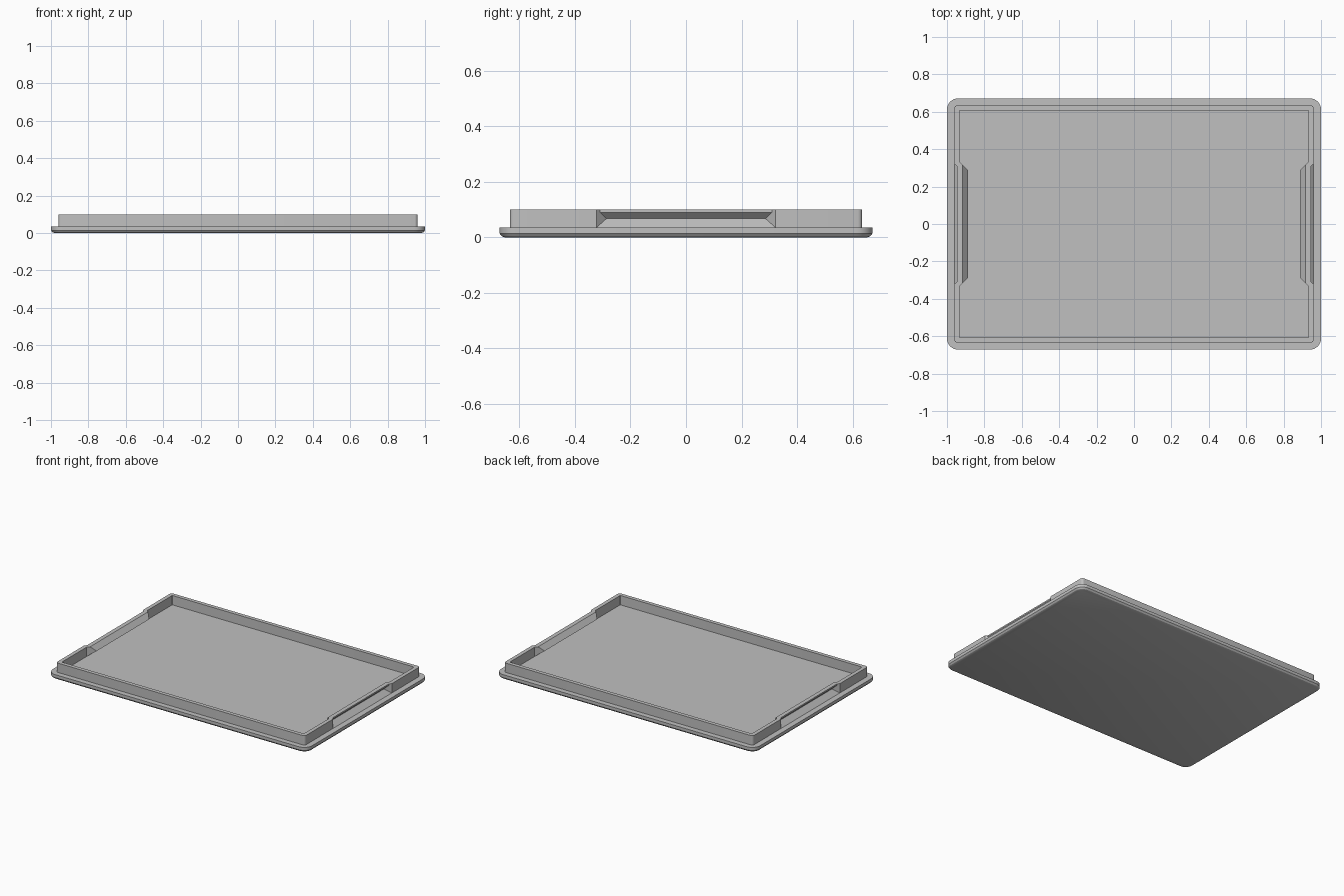
import bpy, bmesh, math

cube = bpy.data.objects.get("Cube")
if cube:
    bpy.data.objects.remove(cube)

grey = bpy.data.materials.new("plain grey")
grey.use_nodes = True
colour = (0.527, 0.527, 0.527, 1)
grey.diffuse_color = colour
grey.node_tree.nodes["Principled BSDF"].inputs["Base Color"].default_value = colour


def corner(sx, sy, hx, hy, r, steps):
    """Points of one rounded corner, counterclockwise."""
    start = math.atan2(sy, sx) - math.pi / 4
    pts = []
    for i in range(steps + 1):
        a = start + i / steps * math.pi / 2
        pts.append((sx * (hx - r) + r * math.cos(a), sy * (hy - r) + r * math.sin(a)))
    return pts


def loft(name, rings, closed):
    """Skin a list of equal rings; join the last to the first or cap both ends."""
    bm = bmesh.new()
    loops = [[bm.verts.new(p) for p in ring] for ring in rings]
    n = len(loops[0])
    pairs = list(zip(loops, loops[1:]))
    if closed:
        pairs.append((loops[-1], loops[0]))
    for a, b in pairs:
        for k in range(n):
            j = (k + 1) % n
            bm.faces.new((a[k], a[j], b[j], b[k]))
    if not closed:
        bm.faces.new(loops[0][::-1])
        bm.faces.new(loops[-1])
    bmesh.ops.remove_doubles(bm, verts=bm.verts, dist=0.0001)
    bmesh.ops.recalc_face_normals(bm, faces=bm.faces)
    mesh = bpy.data.meshes.new(name)
    bm.to_mesh(mesh)
    bm.free()
    mesh.materials.append(grey)
    ob = bpy.data.objects.new(name, mesh)
    bpy.context.collection.objects.link(ob)
    bpy.ops.object.select_all(action='DESELECT')
    ob.select_set(True)
    bpy.context.view_layer.objects.active = ob
    bpy.ops.object.shade_smooth_by_angle(angle=math.radians(25))
    return ob


CORNERS = [(1, 1), (-1, 1), (-1, -1), (1, -1)]

# Base plate with rounded corners and a softened lower edge
rings = []
for inset, z in [(0.018, 0), (0.008, 0.004), (0, 0.014), (0, 0.035)]:
    ring = []
    for sx, sy in CORNERS:
        for x, y in corner(sx, sy, 1 - inset, 0.672 - inset, 0.06 - inset, 8):
            ring.append((x, y, z))
    rings.append(ring)
loft("base_plate", rings, closed=False)

# Raised rim: each section point is (is outer, height, inward bend at the grip)
SECTION = [(True, 0.035, 0), (True, 0.067, 0.036), (True, 0.09, 0.013), (True, 0.1, 0.013),
           (False, 0.1, 0.015), (False, 0.067, 0.045), (False, 0.035, 0)]
OUT_X, OUT_Y, THICK = 0.96, 0.635, 0.027


def corner_sections(sx, sy):
    outer = corner(sx, sy, OUT_X, OUT_Y, 0.016, 4)
    inner = corner(sx, sy, OUT_X - THICK, OUT_Y - THICK, 0.004, 4)
    return [[(*(o if out else i), z) for out, z, _ in SECTION] for o, i in zip(outer, inner)]


def grip_section(sx, sy, bent):
    """Wall section at one end of the grip, straight or folded inward."""
    ring = []
    for out, z, bend in SECTION:
        d = bend if bent else 0
        x = OUT_X - (0 if out else THICK) - d
        y = (0.323 if out else 0.334) - d
        ring.append((sx * x, sy * y, z))
    return ring


def grip(sx, first):
    return [grip_section(sx, first, False), grip_section(sx, first, True),
            grip_section(sx, -first, True), grip_section(sx, -first, False)]


sections = []
for sx, sy in CORNERS:
    sections += corner_sections(sx, sy)
    if sx == -1 and sy == 1:
        sections += grip(-1, 1)
    if sx == 1 and sy == -1:
        sections += grip(1, -1)
loft("rim_with_side_grips", sections, closed=True)
